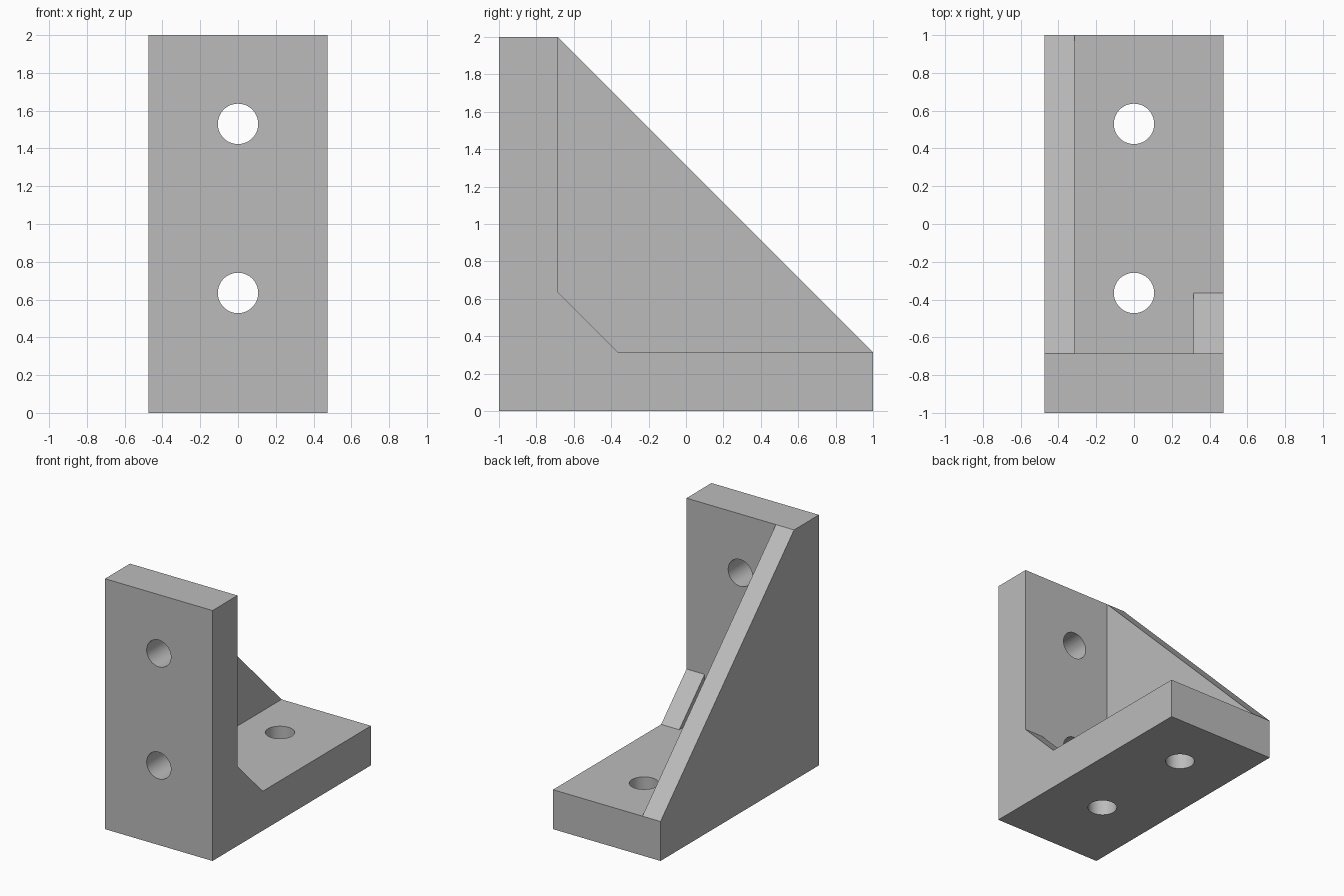
import bpy
import bmesh
from math import pi, radians
from mathutils import Matrix

cube = bpy.data.objects.get("Cube")
if cube:
    bpy.data.objects.remove(cube, do_unlink=True)

HALF = 0.475          # half the width
T = 0.315             # plate thickness
WEB = 0.16            # gusset thickness
INNER = T - 1         # inner face of the upright plate
SMALL = 0.32          # leg of the small gusset
HOLE_R = 0.107

grey = bpy.data.materials.new("plain grey")
grey.use_nodes = True
colour = (0.5, 0.5, 0.5, 1)
grey.diffuse_color = colour
grey.node_tree.nodes["Principled BSDF"].inputs["Base Color"].default_value = colour


def finish(bm, name):
    bmesh.ops.recalc_face_normals(bm, faces=bm.faces)
    mesh = bpy.data.meshes.new(name)
    bm.to_mesh(mesh)
    bm.free()
    mesh.materials.append(grey)
    obj = bpy.data.objects.new(name, mesh)
    bpy.context.collection.objects.link(obj)
    return obj


def extrude_profile(name, points, x0, x1):
    """Extrude a (y, z) outline from x0 to x1."""
    bm = bmesh.new()
    face = bm.faces.new([bm.verts.new((x0, y, z)) for y, z in points])
    result = bmesh.ops.extrude_face_region(bm, geom=[face])
    verts = [v for v in result["geom"] if isinstance(v, bmesh.types.BMVert)]
    bmesh.ops.translate(bm, verts=verts, vec=(x1 - x0, 0, 0))
    return finish(bm, name)


def hole_cutter(name, location, rotation):
    bm = bmesh.new()
    bmesh.ops.create_cone(bm, cap_ends=True, segments=48, radius1=HOLE_R,
                          radius2=HOLE_R, depth=2 * T,
                          matrix=Matrix.Translation(location) @ rotation)
    return finish(bm, name)


def combine(target, other, operation):
    """Apply a boolean and discard the helper."""
    other.hide_render = True
    mod = target.modifiers.new(operation.lower(), 'BOOLEAN')
    mod.operation = operation
    mod.solver = 'EXACT'
    mod.object = other
    bpy.context.view_layer.objects.active = target
    bpy.ops.object.modifier_apply(modifier=mod.name)
    bpy.data.objects.remove(other, do_unlink=True)


# Upright and base plates as one L-shaped solid
bracket = extrude_profile("angle_bracket", [
    (-1, 0), (1, 0), (1, T), (INNER, T), (INNER, 2), (-1, 2)], -HALF, HALF)

# Full-height gusset on the right, small corner gusset on the left
large = extrude_profile("large_gusset", [
    (-1, 0), (1, 0), (1, T), (INNER, 2), (-1, 2)], -HALF, WEB - HALF)
small = extrude_profile("small_gusset", [
    (-1, 0), (INNER + SMALL, 0), (INNER + SMALL, T),
    (INNER, T + SMALL), (-1, T + SMALL)], HALF - WEB, HALF)
combine(bracket, large, 'UNION')
combine(bracket, small, 'UNION')

# Two bolt holes through each plate
for height in (0.635, 1.53):
    combine(bracket, hole_cutter("upright_hole", (0, T / 2 - 1, height),
                                 Matrix.Rotation(pi / 2, 4, 'X')), 'DIFFERENCE')
    combine(bracket, hole_cutter("base_hole", (0, height - 1, T / 2),
                                 Matrix.Identity(4)), 'DIFFERENCE')

# Merge coplanar faces and smooth the bores
bm = bmesh.new()
bm.from_mesh(bracket.data)
bmesh.ops.remove_doubles(bm, verts=bm.verts, dist=0.0001)
bmesh.ops.dissolve_limit(bm, angle_limit=radians(1), verts=bm.verts, edges=bm.edges)
bm.to_mesh(bracket.data)
bm.free()
bpy.ops.object.select_all(action='DESELECT')
bracket.select_set(True)
bpy.context.view_layer.objects.active = bracket
bpy.ops.object.shade_smooth_by_angle(angle=radians(30))
